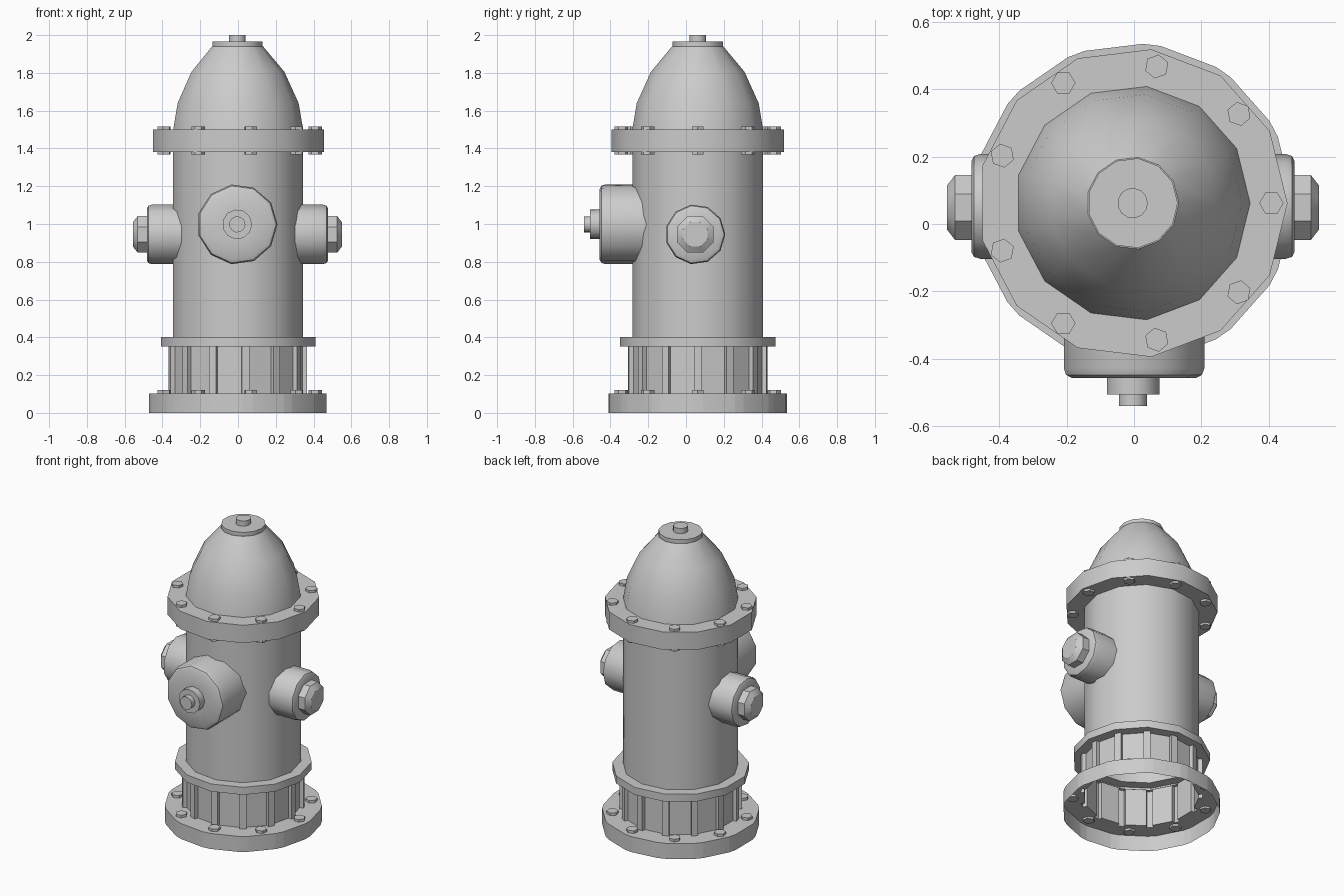
import bpy, bmesh, math
from mathutils import Matrix, Vector

if "Cube" in bpy.data.objects:
    bpy.data.objects.remove(bpy.data.objects["Cube"])

CX, CY = -0.004, 0.062   # main vertical axis


def finish(name, bm, mat, angle=36):
    bmesh.ops.transform(bm, matrix=mat, verts=bm.verts)
    bmesh.ops.recalc_face_normals(bm, faces=bm.faces)
    me = bpy.data.meshes.new(name)
    bm.to_mesh(me)
    bm.free()
    ob = bpy.data.objects.new(name, me)
    bpy.context.collection.objects.link(ob)
    bpy.ops.object.select_all(action='DESELECT')
    bpy.context.view_layer.objects.active = ob
    ob.select_set(True)
    bpy.ops.object.shade_smooth_by_angle(angle=math.radians(angle))
    return ob


def skin(bm, rings, cap_end=True, cap_start=False):
    """Join equal-length rings of points with quads."""
    loops = [[bm.verts.new(p) for p in ring] for ring in rings]
    n = len(loops[0])
    for a, b in zip(loops, loops[1:]):
        for i in range(n):
            j = (i + 1) % n
            bm.faces.new((a[i], a[j], b[j], b[i]))
    if cap_end:
        bm.faces.new(loops[-1])
    if cap_start:
        bm.faces.new(loops[0][::-1])


def ngon(r, z, n, start=0.0):
    return [Vector((r * math.cos(start + 2 * math.pi * i / n),
                    r * math.sin(start + 2 * math.pi * i / n), z)) for i in range(n)]


def lathe(name, profile, n, mat, start=0.0):
    bm = bmesh.new()
    skin(bm, [ngon(r, z, n, start) for r, z in profile])
    return finish(name, bm, mat)


axis = Matrix.Translation((CX, CY, 0))

# Barrel with lower ring, bolted flange, dome and top nut
lathe("barrel_and_dome", [
    (0.347, 0.352), (0.415, 0.352), (0.415, 0.402), (0.349, 0.402),
    (0.349, 1.382), (0.46, 1.382), (0.46, 1.5), (0.349, 1.5),
    (0.325, 1.64), (0.25, 1.805), (0.137, 1.94),
    (0.134, 1.94), (0.134, 1.965), (0.045, 1.965), (0.045, 2.0)], 13, axis)


# Open base skirt and ribbed neck: four points per corner form one rib
def rib_ring(r_rib, r_wall, z):
    pts = []
    w, e = math.radians(3.2), math.radians(0.05)
    for i in range(13):
        a = 2 * math.pi * i / 13
        for off, r in ((-w - e, r_wall), (-w, r_rib), (w, r_rib), (w + e, r_wall)):
            pts.append((r * math.cos(a + off), r * math.sin(a + off), z))
    return pts


bm = bmesh.new()
skin(bm, [rib_ring(0.474, 0.474, 0), rib_ring(0.474, 0.474, 0.103),
          rib_ring(0.37, 0.345, 0.103), rib_ring(0.37, 0.345, 0.353)], cap_end=False)
finish("base_and_ribs", bm, axis, 28)

# Rings of nine hexagonal bolts
for name, z0, z1 in (("base_bolts", 0.09, 0.12), ("flange_bolts_top", 1.495, 1.516),
                     ("flange_bolts_bottom", 1.368, 1.385)):
    bm = bmesh.new()
    for k in range(9):
        a = 2 * math.pi * k / 9
        c = Vector((0.412 * math.cos(a), 0.412 * math.sin(a), 0))
        rings = [[p + c for p in ngon(0.036, z, 6, a)] for z in (z0, z1)]
        skin(bm, rings, cap_start=True)
    finish(name, bm, axis)

# Large front outlet (axis towards -y)
front = Matrix.Translation((CX, 0, 0.998)) @ Matrix.Rotation(math.pi / 2, 4, 'X')
lathe("front_outlet", [
    (0.213, 0.19), (0.213, 0.428), (0.206, 0.448), (0.187, 0.458),
    (0.079, 0.458), (0.079, 0.507), (0.043, 0.507), (0.043, 0.54)], 11, front)

# Side outlets with chamfered eight-sided nuts, mirrored left and right
for side, sx in (("right", 1), ("left", -1)):
    m = (Matrix.Translation((-0.003, 0.049, 0.945)) @ Matrix.Diagonal((sx, 1, 1, 1))
         @ Matrix.Rotation(math.pi / 2, 4, 'Z') @ Matrix.Rotation(math.pi / 2, 4, 'X'))
    lathe(side + "_outlet", [
        (0.159, 0.28), (0.159, 0.453), (0.153, 0.472), (0.138, 0.48), (0.05, 0.48)], 11, m)
    lathe(side + "_outlet_nut", [
        (0.105, 0.478), (0.105, 0.528), (0.07, 0.553)], 8, m, math.pi / 8)
